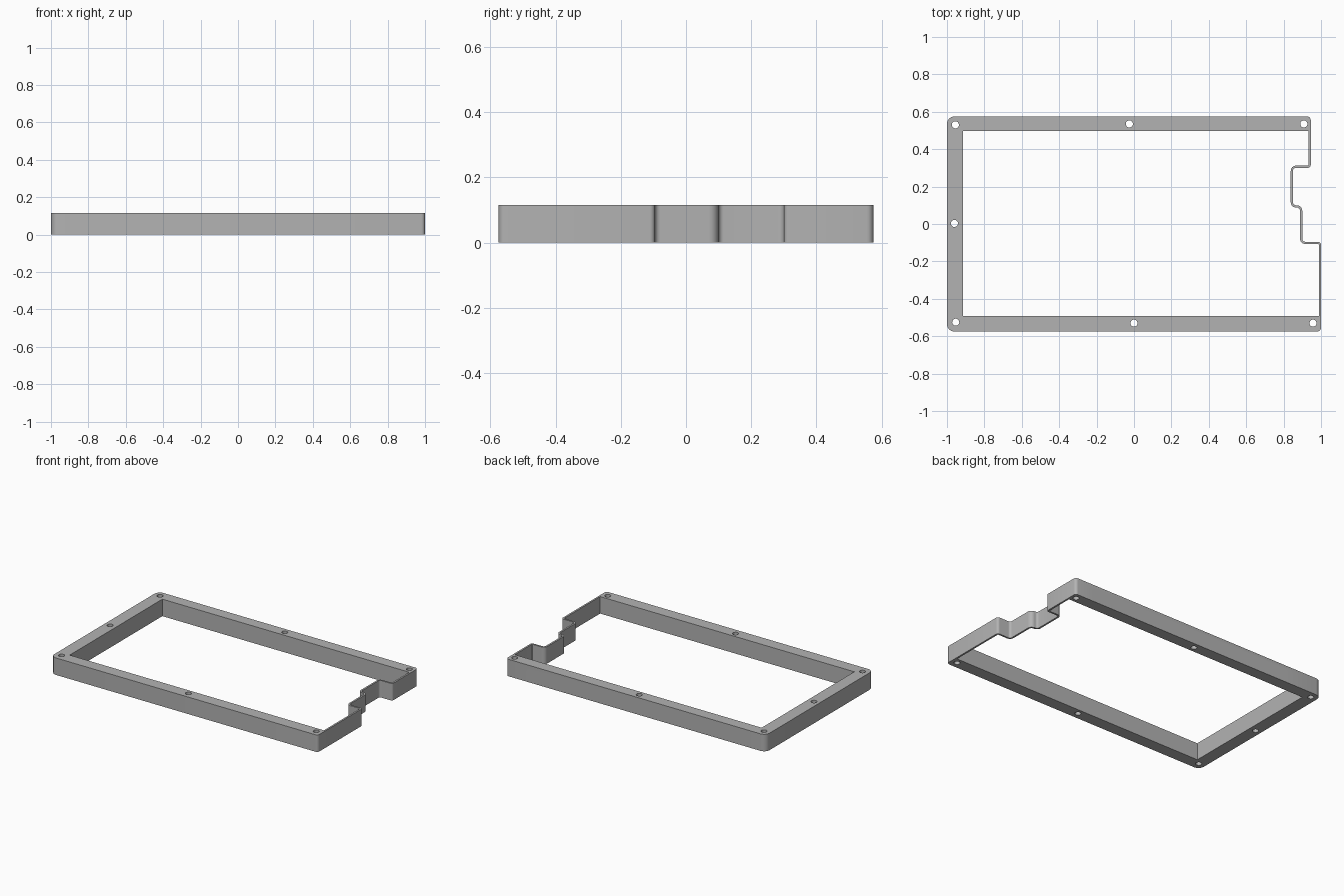
import bpy, bmesh, math
from mathutils import Vector, Matrix

HEIGHT = 0.115

if "Cube" in bpy.data.objects:
    bpy.data.objects.remove(bpy.data.objects["Cube"], do_unlink=True)

grey = bpy.data.materials.new("plain grey")
grey.use_nodes = True
grey.diffuse_color = (0.45, 0.45, 0.45, 1)
grey.node_tree.nodes["Principled BSDF"].inputs["Base Color"].default_value = (0.45, 0.45, 0.45, 1)


def rounded(corners, steps=6):
    """Round each (x, y, radius) right-angled corner of an outline."""
    path = []
    for i, (x, y, r) in enumerate(corners):
        p = Vector((x, y))
        if r == 0:
            path.append(p)
            continue
        a = (Vector(corners[i - 1][:2]) - p).normalized()
        b = (Vector(corners[(i + 1) % len(corners)][:2]) - p).normalized()
        centre = p + (a + b) * r
        for k in range(steps + 1):
            t = math.pi / 2 * k / steps
            path.append(centre - b * r * math.cos(t) - a * r * math.sin(t))
    return path


def prism(name, path, low, high, upright=False):
    """Extrude an outline along z, or along y when upright."""
    bm = bmesh.new()
    base = bm.faces.new([bm.verts.new((p.x, p.y, low)) for p in path])
    top = bmesh.ops.extrude_face_region(bm, geom=[base])["geom"]
    bmesh.ops.translate(bm, vec=(0, 0, high - low),
                        verts=[v for v in top if isinstance(v, bmesh.types.BMVert)])
    if upright:
        bm.transform(Matrix(((1, 0, 0, 0), (0, 0, 1, 0), (0, 1, 0, 0), (0, 0, 0, 1))))
    bmesh.ops.recalc_face_normals(bm, faces=bm.faces)
    mesh = bpy.data.meshes.new(name)
    bm.to_mesh(mesh)
    bm.free()
    mesh.materials.append(grey)
    obj = bpy.data.objects.new(name, mesh)
    bpy.context.collection.objects.link(obj)
    return obj


def cut(target, cutter):
    cutter.hide_render = True
    mod = target.modifiers.new("cut", "BOOLEAN")
    mod.operation = "DIFFERENCE"
    mod.solver = "EXACT"
    mod.object = cutter
    bpy.context.view_layer.objects.active = target
    bpy.ops.object.modifier_apply(modifier=mod.name)
    bpy.data.objects.remove(cutter, do_unlink=True)


# Outer outline with the stepped right side
frame = prism("case_frame", rounded([
    (-1, -0.575, 0.04), (1, -0.575, 0.02), (1, -0.095, 0.016), (0.9, -0.095, 0.016),
    (0.9, 0.1, 0.03), (0.85, 0.1, 0.016), (0.85, 0.3, 0.016), (0.945, 0.3, 0.016),
    (0.945, 0.575, 0.02), (-1, 0.575, 0.04)]), 0, HEIGHT)

# Opening, leaving a thin wall along the steps
cut(frame, prism("opening", rounded([
    (-0.915, -0.493, 0), (0.988, -0.493, 0), (0.988, -0.107, 0.004), (0.888, -0.107, 0.028),
    (0.888, 0.088, 0.018), (0.838, 0.088, 0.028), (0.838, 0.312, 0.028), (0.933, 0.312, 0.004),
    (0.933, 0.498, 0), (-0.915, 0.498, 0)]), -0.1, HEIGHT + 0.1))

# Cable notches under the back rail
for x in (-0.637, 0.697):
    cut(frame, prism("notch", rounded([
        (x - 0.097, -0.1, 0), (x + 0.097, -0.1, 0),
        (x + 0.097, 0.092, 0.03), (x - 0.097, 0.092, 0.03)]), 0.47, 0.65, upright=True))

# Screw holes through the rails
for x, y in ((-0.955, 0.53), (-0.025, 0.535), (0.908, 0.535), (-0.96, 0.003),
             (-0.953, -0.525), (0, -0.53), (0.957, -0.53)):
    circle = [Vector((x + 0.019 * math.cos(a), y + 0.019 * math.sin(a)))
              for a in (math.tau * k / 24 for k in range(24))]
    cut(frame, prism("screw_hole", circle, -0.1, HEIGHT + 0.1))

# Smooth the fillets, keep the edges crisp
bpy.ops.object.select_all(action="DESELECT")
frame.select_set(True)
bpy.context.view_layer.objects.active = frame
bpy.ops.object.shade_smooth_by_angle(angle=math.radians(30))
